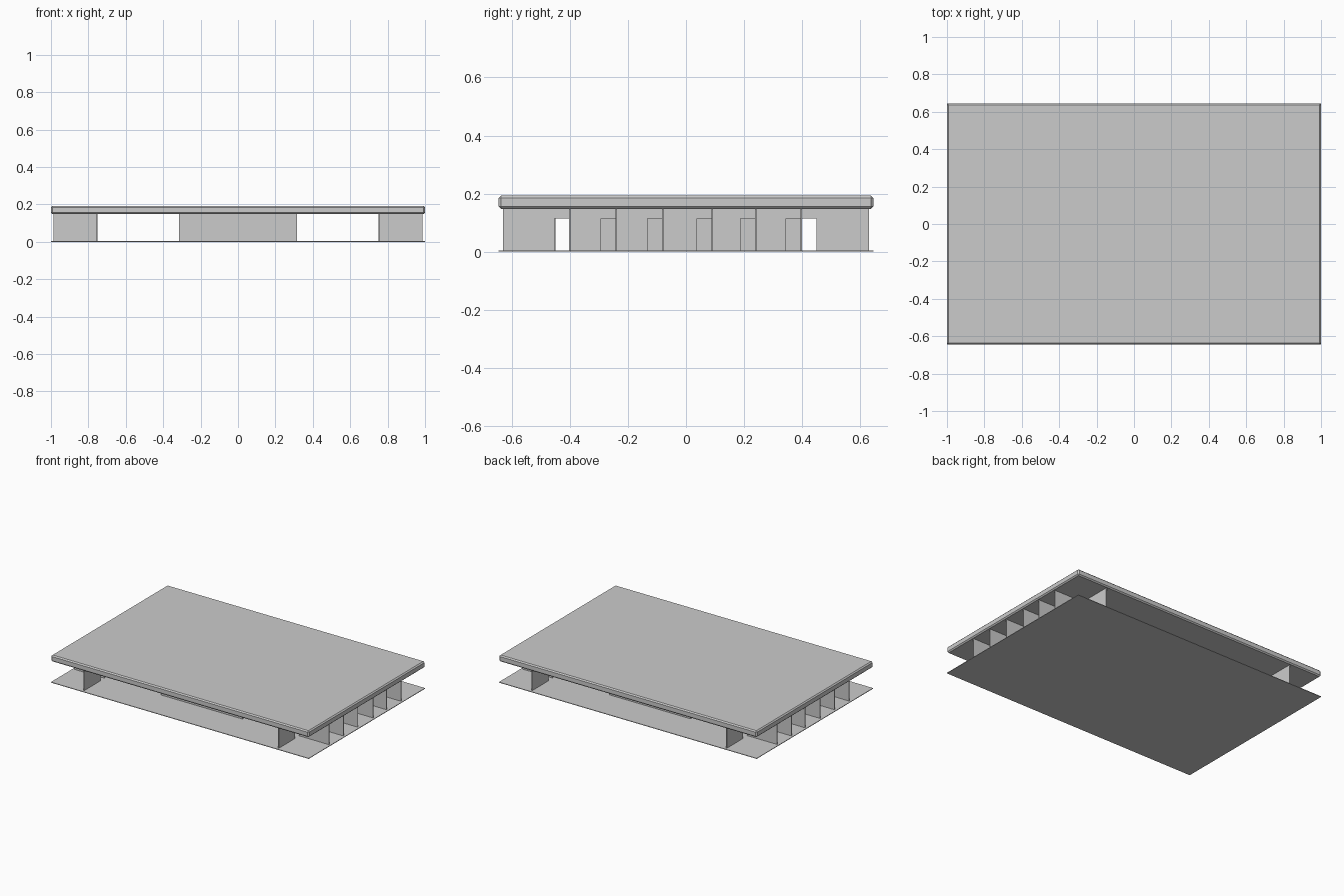
import bpy, bmesh
from mathutils import Matrix, Vector

cube = bpy.data.objects.get("Cube")
if cube:
    bpy.data.objects.remove(cube, do_unlink=True)

# One board colour
grey = bpy.data.materials.new("board grey")
grey.use_nodes = True
colour = (0.6, 0.6, 0.6, 1)
grey.diffuse_color = colour
grey.node_tree.nodes["Principled BSDF"].inputs["Base Color"].default_value = colour

THICK = 0.005
DECK_LOW, DECK_TOP = 0.148, 0.193
SLOT_TOP = 0.115
HALF_Y = 0.63
RIBS = [-0.40, -0.24, -0.08, 0.09, 0.24, 0.397]
SLOT = 0.052


def add_object(name, bm):
    bmesh.ops.recalc_face_normals(bm, faces=bm.faces)
    mesh = bpy.data.meshes.new(name)
    bm.to_mesh(mesh)
    bm.free()
    mesh.materials.append(grey)
    obj = bpy.data.objects.new(name, mesh)
    bpy.context.collection.objects.link(obj)
    return obj


def box(name, low, high, bevel=0):
    low, high = Vector(low), Vector(high)
    bm = bmesh.new()
    place = Matrix.Translation((low + high) / 2) @ Matrix.Diagonal((high - low).to_4d())
    bmesh.ops.create_cube(bm, size=1, matrix=place)
    obj = add_object(name, bm)
    if bevel:
        mod = obj.modifiers.new("edge", "BEVEL")
        mod.width, mod.segments = bevel, 1
    return obj


def slotted_wall(name, x, side):
    """Upright wall along y with slots cut from its lower edge."""
    slots = [(y - SLOT, y) for y in RIBS] + [(RIBS[-1], RIBS[-1] + SLOT)]
    if side < 0:
        slots = [(-b, -a) for a, b in reversed(slots)]
    slots[-2:] = [(slots[-2][0], slots[-1][1])] if slots[-2][1] == slots[-1][0] else slots[-2:]
    if slots[0][1] == slots[1][0]:
        slots[:2] = [(slots[0][0], slots[1][1])]
    outline = [(-HALF_Y, DECK_LOW), (-HALF_Y, 0)]
    for a, b in slots:
        outline += [(a, 0), (a, SLOT_TOP), (b, SLOT_TOP), (b, 0)]
    outline += [(HALF_Y, 0), (HALF_Y, DECK_LOW)]
    bm = bmesh.new()
    face = bm.faces.new([bm.verts.new((x - THICK / 2, y, z)) for y, z in outline])
    grown = bmesh.ops.extrude_face_region(bm, geom=[face])
    verts = [v for v in grown["geom"] if isinstance(v, bmesh.types.BMVert)]
    bmesh.ops.translate(bm, verts=verts, vec=(THICK, 0, 0))
    return add_object(name, bm)


# Top deck and thin bottom sheet
box("top_deck", (-1, -0.645, DECK_LOW), (1, 0.645, DECK_TOP), 0.008)
box("bottom_sheet", (-1, -0.645, 0), (1, 0.645, 0.004))

# Slotted end walls and plain centre walls
for side, label in ((1, "left"), (-1, "right")):
    slotted_wall(f"{label}_end_wall", side * 0.755, side)
    box(f"{label}_centre_wall", (side * 0.313 - THICK / 2, RIBS[0], 0),
        (side * 0.313 + THICK / 2, RIBS[-1], DECK_LOW))

# Rows of cross ribs in the two ends and the centre
for row, low, high in (("right", -0.987, -0.755), ("centre", -0.315, 0.315), ("left", 0.755, 0.987)):
    for i, y in enumerate(RIBS):
        box(f"{row}_rib_{i + 1}", (low, y - THICK / 2, 0), (high, y + THICK / 2, DECK_LOW))
